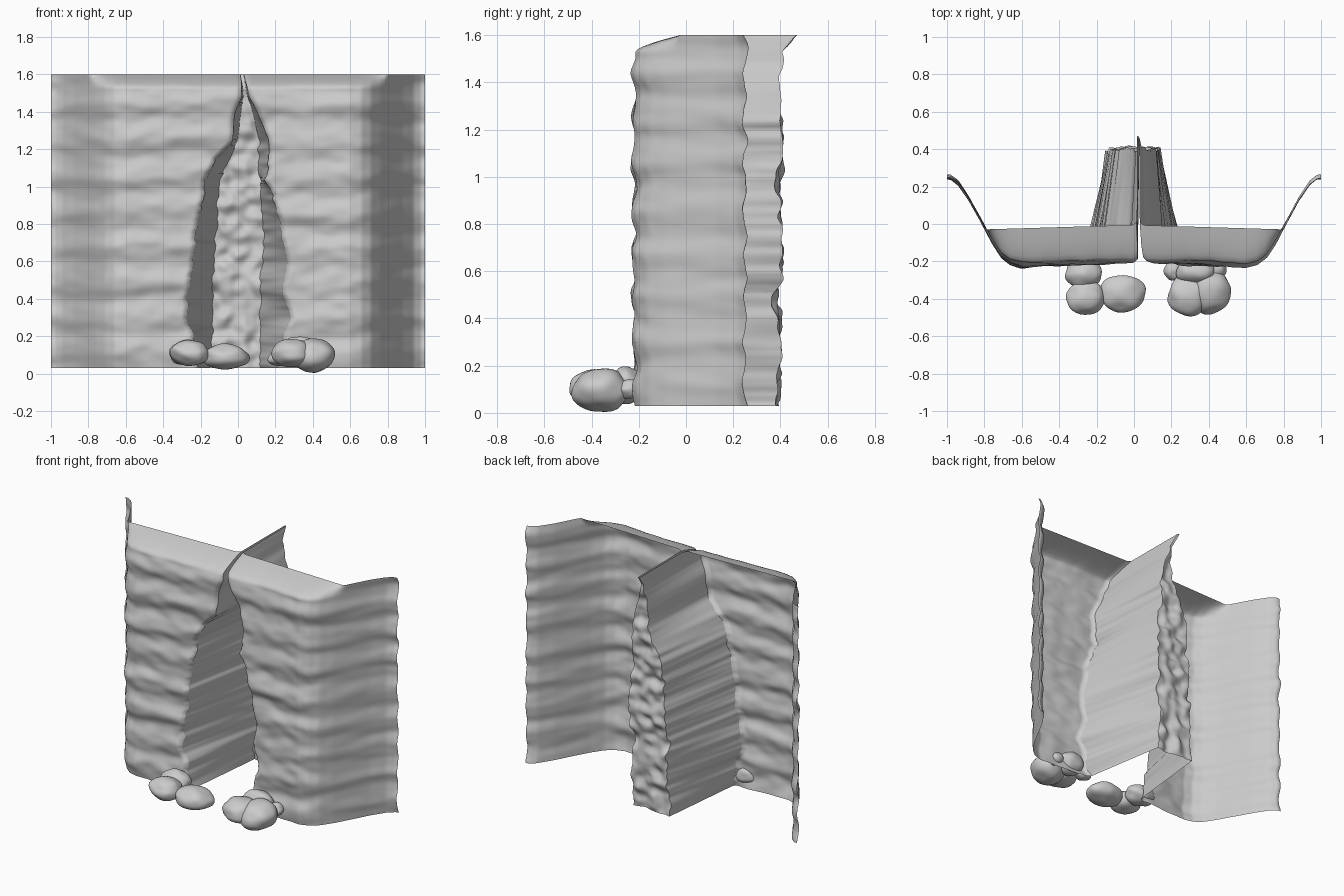
import bpy, bmesh, math, random
from mathutils import Vector, noise

if "Cube" in bpy.data.objects:
    bpy.data.objects.remove(bpy.data.objects["Cube"])

random.seed(4)
Z0, Z1, ROWS = 0.03, 1.6, 130
HEIGHTS = [Z0 + (Z1 - Z0) * i / ROWS for i in range(ROWS + 1)]

# Crack outline: z, left mouth, right mouth, left back corner, right back corner
CRACK = [(0.03, -.225, .22, -.155, .12), (0.2, -.235, .25, -.14, .12), (0.3, -.275, .28, -.135, .12),
         (0.45, -.265, .24, -.135, .12), (0.6, -.24, .27, -.13, .13), (0.72, -.23, .23, -.12, .14),
         (0.85, -.195, .215, -.11, .13), (1.03, -.18, .155, -.10, .115), (1.15, -.11, .165, -.05, .11),
         (1.25, -.03, .165, .00, .11), (1.4, -.015, .10, .015, .08), (1.48, .02, .06, .03, .05),
         (1.6, .015, .03, .018, .03)]
# Plan of the wall: |x|, y
PLAN = [(0, -.20), (.3, -.205), (.5, -.215), (.6, -.222), (.66, -.205), (.71, -.165), (.76, -.09),
        (.82, .02), (.88, .13), (.94, .22), (.98, .25), (1.0, .25)]


def lookup(table, t, col):
    for a, b in zip(table, table[1:]):
        if t <= b[0]:
            f = (t - a[0]) / (b[0] - a[0])
            return a[col] + (b[col] - a[col]) * f
    return table[-1][col]


def n(x, y, z):
    return noise.noise(Vector((x, y, z)))


def edge(z, col):
    fade = 1 if z < 1.25 else 0.25
    return lookup(CRACK, z, col) + fade * (0.014 * n(col * 7.3, 2.1, z * 16) + 0.008 * n(col * 3.1, 8, z * 37))


def wall_y(x, z):
    y = lookup(PLAN, abs(x), 1)
    # horizontal strata plus fine roughness
    y += 0.008 * math.sin(2 * math.pi * z / 0.19 + 0.8 * n(x * 1.5, 0, 3) + 1)
    y += 0.013 * n(x * 2.2, 5, z * 9) + 0.008 * n(x * 9, 1, z * 17)
    # top rolls back into a sloping cap
    if z > 1.53:
        t = (z - 1.53) / (Z1 - 1.53)
        back = max(y, -0.005 - 0.03 * abs(x))
        y += (back - y) * t ** 1.4
    return y


def back_y(x, z):
    y = 0.385 + 0.012 * min(1, z) + 0.025 * n(3, x * 4, z * 7) + 0.03 * n(x * 14, 9, z * 15)
    return y + max(0, z - 1.53) * 1.1


def mouth(side, z):
    x = edge(z, 1 if side < 0 else 2)
    return Vector((x, wall_y(x, z) + 0.02, z))


def corner(side, z):
    x = edge(z, 3 if side < 0 else 4)
    return Vector((x, back_y(x, z), z))


def sheet(name, cols, point):
    bm = bmesh.new()
    grid = [[bm.verts.new(point(c / cols, z)) for c in range(cols + 1)] for z in HEIGHTS]
    for lo, hi in zip(grid, grid[1:]):
        for c in range(cols):
            bm.faces.new((lo[c], lo[c + 1], hi[c + 1], hi[c]))
    return finish(name, bm)


def finish(name, bm):
    me = bpy.data.meshes.new(name)
    bm.to_mesh(me)
    bm.free()
    ob = bpy.data.objects.new(name, me)
    bpy.context.collection.objects.link(ob)
    bpy.ops.object.select_all(action='DESELECT')
    ob.select_set(True)
    bpy.context.view_layer.objects.active = ob
    bpy.ops.object.shade_smooth_by_angle(angle=math.radians(60))
    return ob


# Cliff faces and crevice side walls, either side of the crack
for side, label in ((-1, "left"), (1, "right")):
    def face_point(t, z, side=side):
        if side > 0:
            t = 1 - t
        m = mouth(side, z)
        x = side + (m.x - side) * t
        lip = max(0, 1 - abs(x - m.x) / 0.03)
        return Vector((x, wall_y(x, z) + 0.02 * lip ** 2, z))

    def inner_point(t, z, side=side):
        if side > 0:
            t = 1 - t
        return mouth(side, z).lerp(corner(side, z), t)

    sheet(label + "_cliff_face", 80, face_point)
    sheet(label + "_crevice_wall", 10, inner_point)


# Rough back of the crevice
def rear_point(t, z):
    x = corner(-1, z).x * (1 - t) + corner(1, z).x * t
    return Vector((x, back_y(x, z), z))


sheet("crevice_back", 24, rear_point)

# Boulders at the foot: centre and radii
BOULDERS = [(-.255, -.395, .11, .105, .09, .068), (-.065, -.37, .09, .125, .10, .068),
            (-.27, -.265, .11, .097, .08, .068),
            (.29, -.38, .11, .11, .11, .076), (.405, -.36, .095, .112, .12, .09),
            (.325, -.25, .12, .10, .075, .08), (.45, -.24, .10, .045, .05, .04),
            (.21, -.25, .08, .05, .05, .04)]
for i, (x, y, z, rx, ry, rz) in enumerate(BOULDERS):
    bm = bmesh.new()
    bmesh.ops.create_icosphere(bm, subdivisions=4, radius=1)
    for v in bm.verts:
        k = 1 + 0.13 * noise.noise(v.co * 1.3 + Vector((i * 5.7, 0, 0)))
        v.co = Vector((x + v.co.x * rx * k, y + v.co.y * ry * k, max(0.0, z + v.co.z * rz * k)))
    finish("boulder_%d" % (i + 1), bm)
